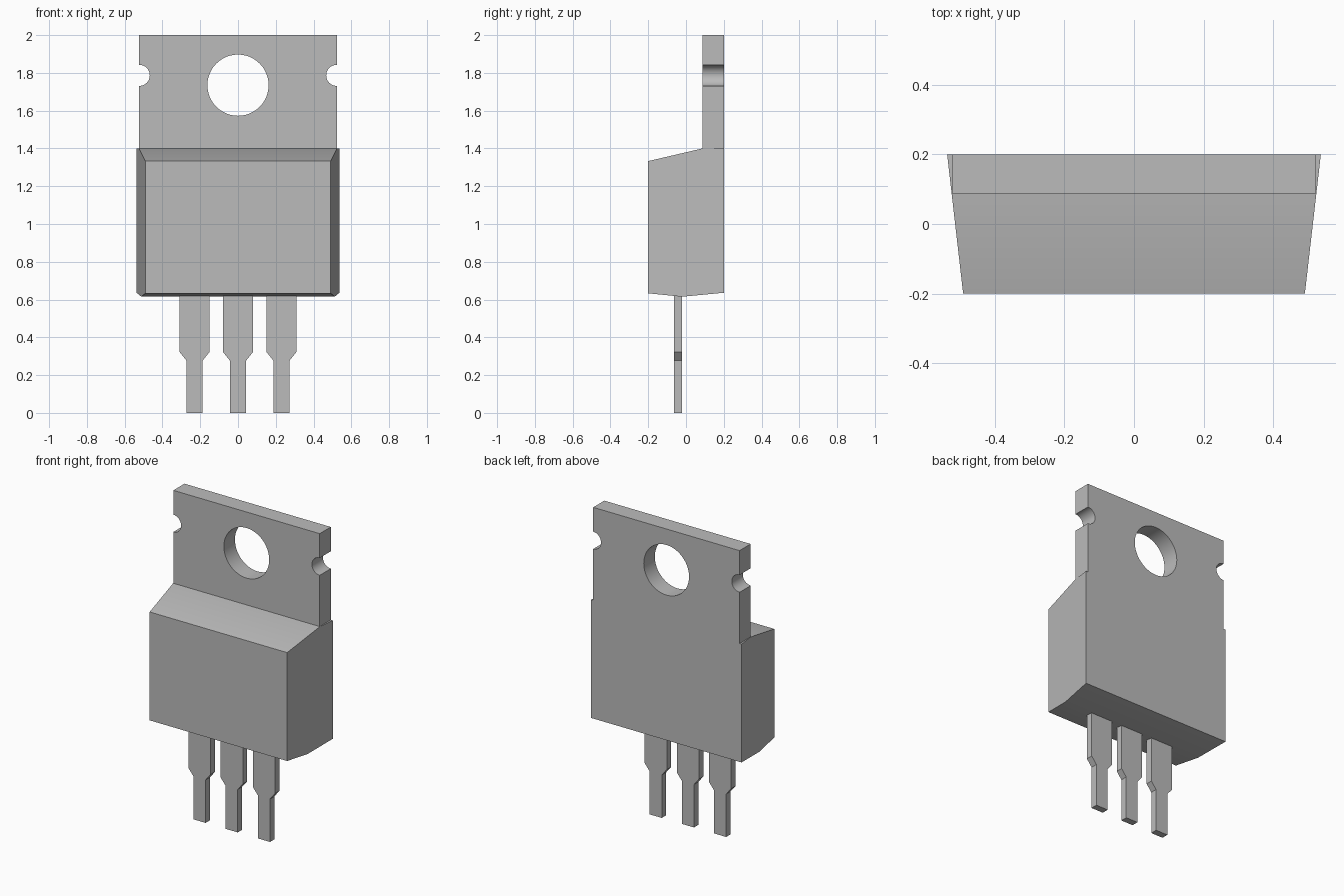
import bpy
import bmesh
import math
from mathutils import Matrix

cube = bpy.data.objects.get("Cube")
if cube:
    bpy.data.objects.remove(cube)

grey = bpy.data.materials.new("plain grey")
grey.use_nodes = True
COLOUR = (0.5, 0.5, 0.5, 1.0)
grey.diffuse_color = COLOUR
grey.node_tree.nodes["Principled BSDF"].inputs["Base Color"].default_value = COLOUR


def add_object(name, mesh):
    mesh.materials.clear()
    mesh.materials.append(grey)
    obj = bpy.data.objects.new(name, mesh)
    bpy.context.collection.objects.link(obj)
    bpy.ops.object.select_all(action='DESELECT')
    obj.select_set(True)
    bpy.context.view_layer.objects.active = obj
    bpy.ops.object.shade_smooth_by_angle(angle=math.radians(30))
    return obj


def arc(cx, cz, r, start, end, steps):
    angles = [math.radians(start + (end - start) * i / steps) for i in range(steps + 1)]
    return [(cx + r * math.cos(a), cz + r * math.sin(a)) for a in angles]


def plate(name, loops, y_front, y_back):
    """Flat plate from x-z outlines; loops after the first are holes."""
    curve = bpy.data.curves.new(name + "_outline", 'CURVE')
    curve.dimensions = '2D'
    curve.fill_mode = 'BOTH'
    curve.extrude = (y_back - y_front) / 2
    for loop in loops:
        spline = curve.splines.new('POLY')
        spline.points.add(len(loop) - 1)
        for point, (x, z) in zip(spline.points, loop):
            point.co = (x, z, 0, 1)
        spline.use_cyclic_u = True
    temp = bpy.data.objects.new(name + "_outline", curve)
    bpy.context.collection.objects.link(temp)
    bpy.context.view_layer.update()
    graph = bpy.context.evaluated_depsgraph_get()
    mesh = bpy.data.meshes.new_from_object(temp.evaluated_get(graph))
    bpy.data.objects.remove(temp)
    # Stand the outline upright and weld the caps to the rim
    mesh.transform(Matrix.Translation((0, (y_front + y_back) / 2, 0))
                   @ Matrix.Rotation(math.pi / 2, 4, 'X'))
    bm = bmesh.new()
    bm.from_mesh(mesh)
    bmesh.ops.remove_doubles(bm, verts=bm.verts, dist=1e-5)
    bmesh.ops.recalc_face_normals(bm, faces=bm.faces)
    bm.to_mesh(mesh)
    bm.free()
    mesh.name = name
    return add_object(name, mesh)


# Moulded body: side profile (y, z) spanned between two tapering sides
profile = [(-0.2, 0.633), (-0.02, 0.615), (0.2, 0.636),
           (0.2, 1.4), (0.087, 1.4), (-0.2, 1.333)]


def half_width(y):
    return 0.491 + (0.537 - 0.491) * (y + 0.2) / 0.4


bm = bmesh.new()
sides = [[bm.verts.new((s * half_width(y), y, z)) for y, z in profile] for s in (-1, 1)]
for side in sides:
    bm.faces.new(side)
for i in range(len(profile)):
    j = (i + 1) % len(profile)
    bm.faces.new((sides[0][i], sides[0][j], sides[1][j], sides[1][i]))
bmesh.ops.recalc_face_normals(bm, faces=bm.faces)
body_mesh = bpy.data.meshes.new("body")
bm.to_mesh(body_mesh)
bm.free()
add_object("body", body_mesh)

# Mounting tab with a round hole and a half-round notch on each edge
W = 0.523
outline = [(-W, 1.4), (W, 1.4)]
outline += arc(W, 1.787, 0.056, 270, 90, 16)
outline += [(W, 2.0), (-W, 2.0)]
outline += arc(-W, 1.787, 0.056, 90, -90, 16)
hole = arc(0, 1.735, 0.162, 0, 360, 48)[:-1]
plate("mounting_tab", [outline, hole], 0.087, 0.2)

# Three stepped leads
half = [(0.043, 0.0), (0.043, 0.277), (0.079, 0.322), (0.079, 0.64)]
for name, cx in (("right_lead", -0.23), ("middle_lead", 0), ("left_lead", 0.23)):
    loop = [(cx + x, z) for x, z in half] + [(cx - x, z) for x, z in reversed(half)]
    plate(name, [loop], -0.064, -0.02)
